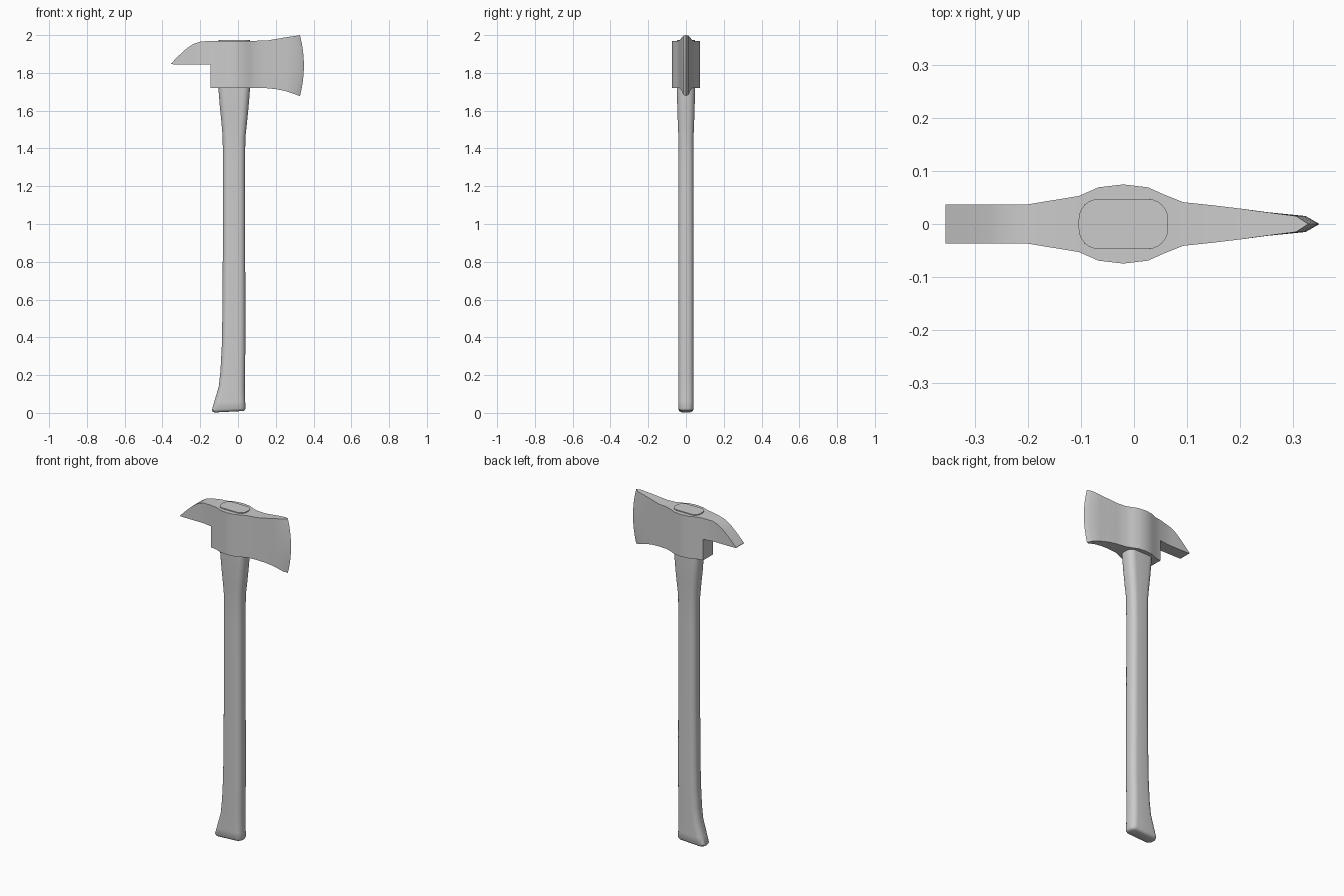
import bpy, bmesh, math

if "Cube" in bpy.data.objects:
    bpy.data.objects.remove(bpy.data.objects["Cube"])

def finish(name, bm, angle):
    bmesh.ops.remove_doubles(bm, verts=bm.verts, dist=1e-5)
    bmesh.ops.recalc_face_normals(bm, faces=bm.faces)
    me = bpy.data.meshes.new(name)
    bm.to_mesh(me)
    bm.free()
    ob = bpy.data.objects.new(name, me)
    bpy.context.collection.objects.link(ob)
    bpy.ops.object.select_all(action='DESELECT')
    ob.select_set(True)
    bpy.context.view_layer.objects.active = ob
    bpy.ops.object.shade_smooth_by_angle(angle=math.radians(angle))
    return ob

# Axe head: columns of (x, bottom z, top z, half thickness, forward bulge of the edge)
ROWS = 8
pick = [(-.355, 1.846, 1.849, .037, 0), (-.315, 1.845, 1.89, .037, 0),
        (-.27, 1.845, 1.931, .037, 0), (-.235, 1.845, 1.954, .037, 0),
        (-.20, 1.845, 1.965, .037, 0)]
body = [(-.145, 1.72, 1.97, .046, 0), (-.103, 1.72, 1.97, .053, 0),
        (-.067, 1.72, 1.97, .069, 0), (-.02, 1.72, 1.97, .0745, 0),
        (.026, 1.72, 1.97, .069, 0), (.06, 1.72, 1.97, .054, 0),
        (.093, 1.72, 1.97, .041, 0), (.15, 1.719, 1.971, .035, 0),
        (.20, 1.714, 1.979, .029, 0), (.25, 1.704, 1.988, .022, .003),
        (.305, 1.686, 1.996, .015, .018), (.328, 1.677, 2.0, 0, .021)]
columns = pick + body

bm = bmesh.new()
grid = {}
for i, (x, z0, z1, w, bulge) in enumerate(columns):
    first = ROWS // 2 if i < len(pick) else 0
    for j in range(first, ROWS + 1):
        t = (j - first) / (ROWS - first)
        px = x + bulge * (1 - (2 * t - 1) ** 2)
        z = z0 + (z1 - z0) * t
        for s in (-1, 1):
            grid[i, j, s] = bm.verts.new((px, s * w, z))
# both cheeks
for s in (-1, 1):
    for i in range(len(columns) - 1):
        for j in range(ROWS):
            keys = [(i, j, s), (i + 1, j, s), (i + 1, j + 1, s), (i, j + 1, s)]
            if all(k in grid for k in keys):
                bm.faces.new([grid[k] for k in keys])
# walls joining the cheeks along the outline
twin = {grid[i, j, s]: grid[i, j, -s] for i, j, s in grid}
rim = [e for e in bm.edges if e.is_boundary and e.verts[0] in
       {v for k, v in grid.items() if k[2] == -1}]
for e in rim:
    a, b = e.verts
    if abs(a.co.y) + abs(b.co.y) > 1e-6:
        bm.faces.new((a, b, twin[b], twin[a]))
finish("axe_head", bm, 28)

# Handle: rounded sections of (z, left x, right x, half depth, tilt), bottom to top
sections = [(.006, -.125, .028, .022, .05), (.010, -.134, .036, .033, .05),
            (.020, -.138, .040, .040, .05), (.06, -.126, .038, .040, .03),
            (.14, -.102, .036, .040, 0), (.22, -.093, .037, .040, 0),
            (.35, -.086, .039, .040, 0), (.5, -.083, .039, .040, 0),
            (.9, -.080, .038, .040, 0), (1.3, -.080, .037, .040, 0),
            (1.46, -.081, .039, .040, 0), (1.53, -.087, .047, .043, 0),
            (1.62, -.096, .056, .046, 0), (1.72, -.104, .064, .048, 0),
            (1.975, -.104, .064, .047, 0)]
bm = bmesh.new()
SEG = 6
rings = []
for z, xl, xr, hy, tilt in sections:
    cx, hx = (xl + xr) / 2, (xr - xl) / 2
    r = min(hx, hy) * .8
    ring = []
    for q, (sx, sy) in enumerate(((1, 1), (-1, 1), (-1, -1), (1, -1))):
        for k in range(SEG + 1):
            a = (q + k / SEG) * math.pi / 2
            x = cx + sx * (hx - r) + r * math.cos(a)
            y = sy * (hy - r) + r * math.sin(a)
            ring.append(bm.verts.new((x, y, z + tilt * (x - cx))))
    rings.append(ring)
n = len(rings[0])
for lo, hi in zip(rings, rings[1:]):
    for k in range(n):
        bm.faces.new((lo[k], lo[(k + 1) % n], hi[(k + 1) % n], hi[k]))
bm.faces.new(rings[0][::-1])
bm.faces.new(rings[-1])
finish("handle", bm, 40)
